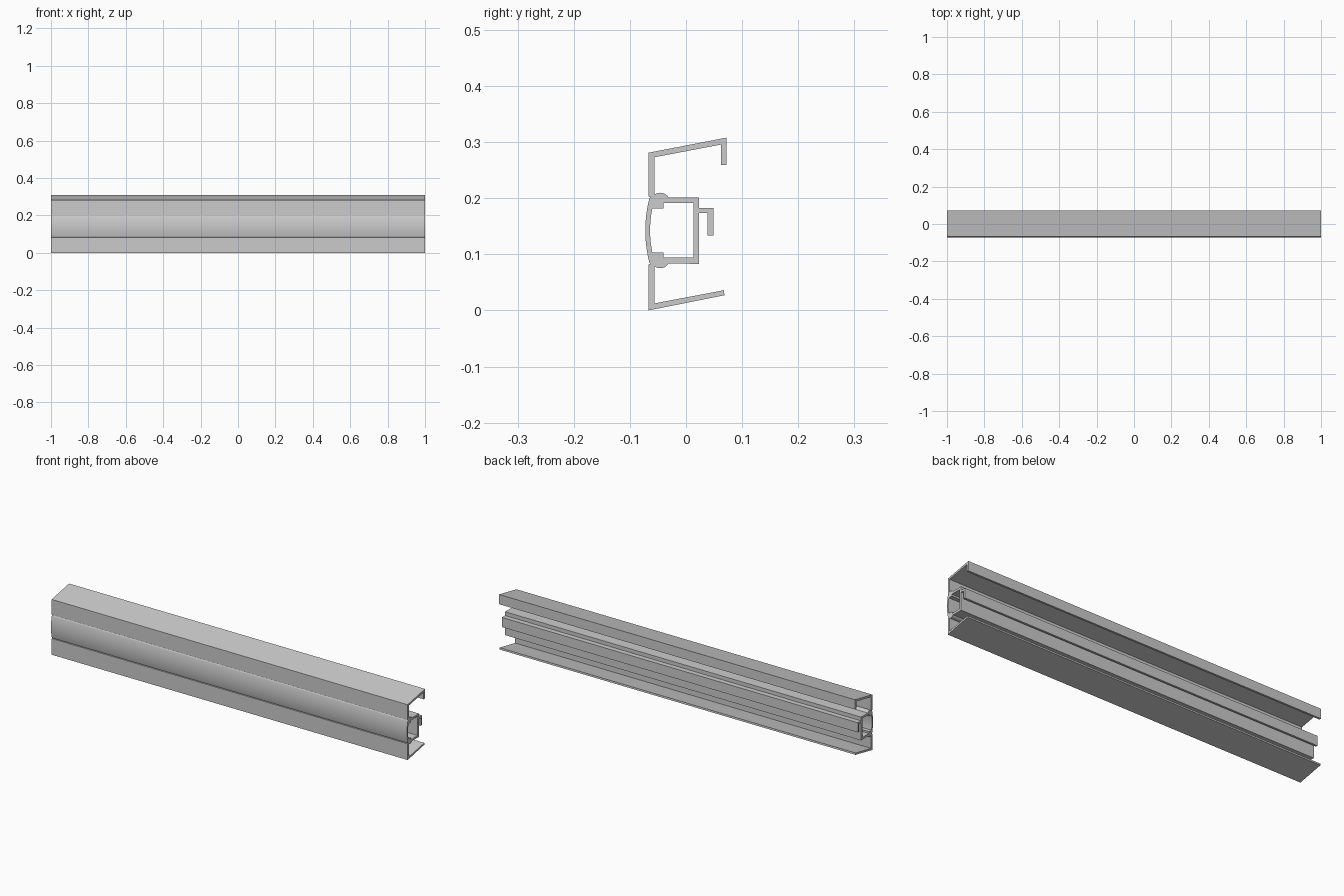
import bpy, bmesh
from math import asin, sin, cos
from mathutils import Vector, Matrix

if "Cube" in bpy.data.objects:
    bpy.data.objects.remove(bpy.data.objects["Cube"])

MID = 0.1425  # height of the box section's symmetry line


def arc(a, b, rise, n):
    """Circular arc from a to b, bulging 'rise' to the left of the direction a->b."""
    a, b = Vector(a), Vector(b)
    d = (b - a).normalized()
    left = Vector((-d.y, d.x))
    half = (b - a).length / 2
    r = (half * half + rise * rise) / (2 * rise)
    t = asin(half / r)
    c = (a + b) / 2 + left * (rise - r)
    return [tuple(c + d * r * sin(t * k) + left * r * cos(t * k))
            for k in (-1 + 2 * i / n for i in range(n + 1))]


def flip(points):
    """Mirror about the box section's centre line, keeping the loop running on."""
    return [(y, 2 * MID - z) for y, z in reversed(points)]


def extrude_profile(name, loops, length):
    curve = bpy.data.curves.new(name + "_profile", 'CURVE')
    curve.dimensions = '2D'
    curve.fill_mode = 'BOTH'
    curve.extrude = length / 2
    for pts in loops:
        s = curve.splines.new('POLY')
        s.points.add(len(pts) - 1)
        for p, (y, z) in zip(s.points, pts):
            p.co = (y, z, 0, 1)
        s.use_cyclic_u = True
    tmp = bpy.data.objects.new(name + "_tmp", curve)
    bpy.context.collection.objects.link(tmp)
    bpy.context.view_layer.update()
    mesh = bpy.data.meshes.new_from_object(
        tmp.evaluated_get(bpy.context.evaluated_depsgraph_get()))
    bpy.data.objects.remove(tmp)
    # profile (y, z) runs along x
    mesh.transform(Matrix(((0, 0, 1, 0), (1, 0, 0, 0), (0, 1, 0, 0), (0, 0, 0, 1))))
    bm = bmesh.new()
    bm.from_mesh(mesh)
    bmesh.ops.remove_doubles(bm, verts=bm.verts, dist=1e-5)
    bmesh.ops.recalc_face_normals(bm, faces=bm.faces)
    bm.to_mesh(mesh)
    bm.free()
    mesh.name = name
    obj = bpy.data.objects.new(name, mesh)
    bpy.context.collection.objects.link(obj)
    bpy.ops.object.select_all(action='DESELECT')
    obj.select_set(True)
    bpy.context.view_layer.objects.active = obj
    bpy.ops.object.shade_smooth_by_angle(angle=0.5)
    return obj


# upper flange with its down-turned lip
upper_flange = [(-0.067, 0.203), (-0.067, 0.281), (0.0725, 0.308), (0.0725, 0.259),
                (0.062, 0.259), (0.062, 0.2955), (-0.056, 0.273)]
# rounded bead where the box meets the front wall
bead = arc((-0.056, 0.2065), (-0.031, 0.2015), 0.0055, 8)
# small hook on the back of the box
hook = [(0.0235, 0.2015), (0.0235, 0.1825), (0.049, 0.1825), (0.049, 0.1335),
        (0.0385, 0.1335), (0.0385, 0.1735), (0.0235, 0.1735), (0.0235, 0.083)]
# lower flange, open ended
lower_flange = [(-0.056, 0.0125), (0.0675, 0.036), (0.0685, 0.027),
                (-0.067, 0.0), (-0.067, 0.082)]
# bowed front face, with a fine groove at each end
front_bow = [(-0.063, 0.083)] + arc((-0.0655, 0.086), (-0.0655, 0.199), 0.007, 24) \
    + [(-0.063, 0.202)]
outer = upper_flange + bead + hook + flip(bead) + lower_flange + front_bow

# hollow chamber inside the box, with stepped corner blocks
step = [(-0.060, 0.1815), (-0.040, 0.1815), (-0.040, 0.191), (0.0135, 0.191)]
chamber = step + flip(step)[:-1] + arc((-0.060, 0.1035), (-0.060, 0.1815), 0.004, 16)[:-1]

extrude_profile("extruded_rail", [outer, chamber], 2.0)
